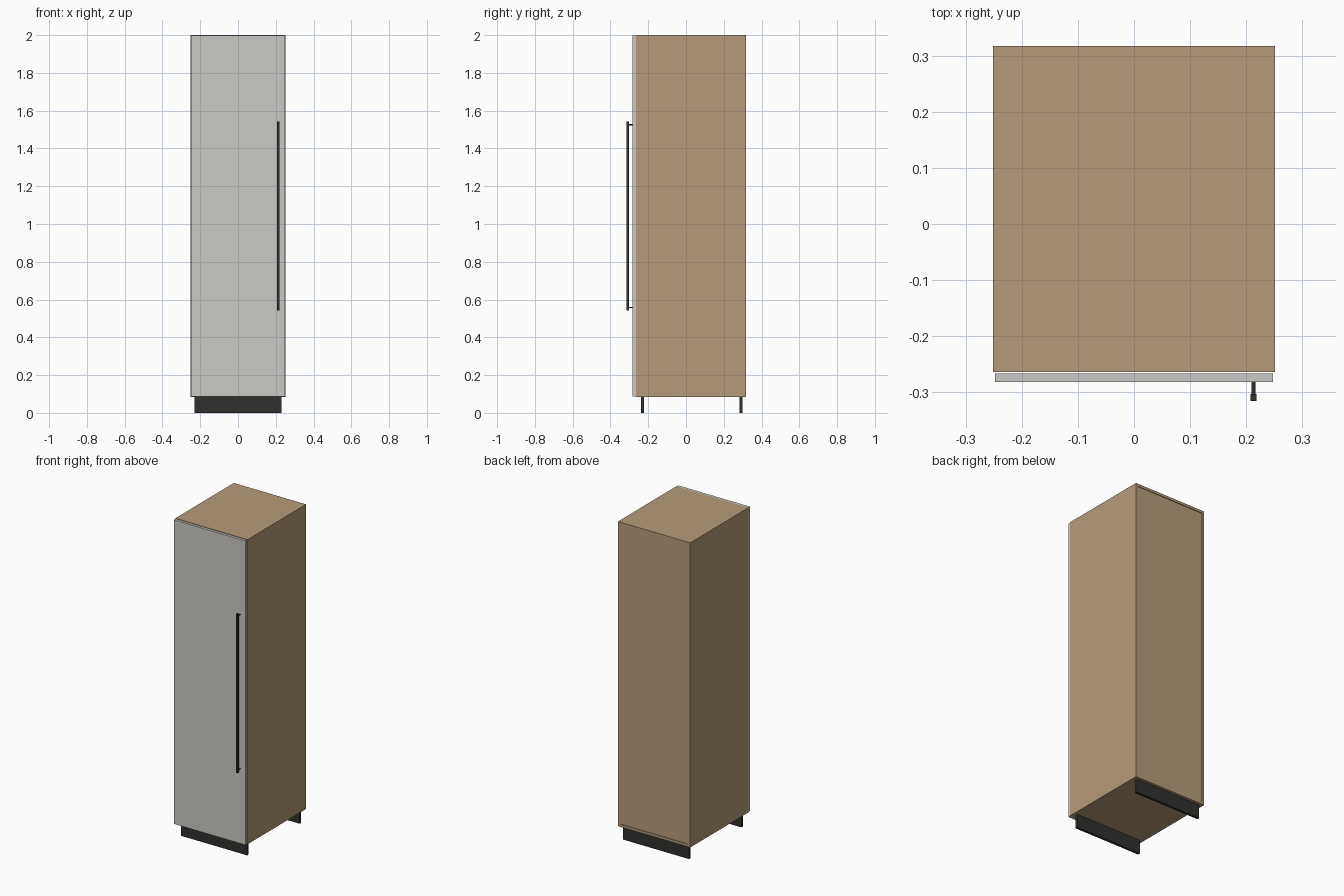
import bpy
import math

if "Cube" in bpy.data.objects:
    bpy.data.objects.remove(bpy.data.objects["Cube"])


def material(name, rgb):
    m = bpy.data.materials.new(name)
    m.diffuse_color = (*rgb, 1)
    m.use_nodes = True
    m.node_tree.nodes["Principled BSDF"].inputs["Base Color"].default_value = m.diffuse_color
    return m


WOOD = material("wood", (0.46, 0.33, 0.20))
DOOR = material("door_paint", (0.60, 0.59, 0.56))
DARK = material("dark", (0.03, 0.03, 0.028))


def box(name, x, y, z, mat):
    """Box from (min, max) ranges on each axis."""
    bpy.ops.mesh.primitive_cube_add(size=1, location=[(a + b) / 2 for a, b in (x, y, z)])
    ob = bpy.context.object
    ob.name = name
    ob.scale = [b - a for a, b in (x, y, z)]
    bpy.ops.object.transform_apply(location=False, rotation=False, scale=True)
    ob.data.materials.append(mat)
    return ob


W, T = 0.251, 0.016          # half width, panel thickness
FRONT, BACK = -0.264, 0.317  # carcass depth range
BOTTOM, TOP = 0.085, 2.0
inner = (-W + T, W - T)

# Carcass: two sides, top, bottom and a slightly recessed back
for side, s in (("left", -1), ("right", 1)):
    box(f"{side}_side", sorted((s * W, s * (W - T))), (FRONT, BACK), (BOTTOM, TOP), WOOD)
box("top_panel", inner, (FRONT, BACK), (TOP - T, TOP), WOOD)
box("bottom_panel", inner, (FRONT, BACK), (BOTTOM, BOTTOM + T), WOOD)
box("back_panel", inner, (BACK - 0.008, BACK - 0.004), (BOTTOM + T, TOP - T), WOOD)

# Door
box("door", (-0.248, 0.248), (-0.282, -0.266), (BOTTOM + 0.002, TOP - 0.002), DOOR)

# Plinth boards
for name, y in (("front_plinth", -0.230), ("back_plinth", 0.291)):
    box(name, (-0.230, 0.230), (y - 0.008, y + 0.008), (0, BOTTOM), DARK)

# Bar handle with two round posts
HX = 0.213
box("handle_bar", (HX - 0.0055, HX + 0.0055), (-0.315, -0.303), (0.542, 1.542), DARK)
for name, z in (("lower_handle_post", 0.558), ("upper_handle_post", 1.526)):
    bpy.ops.mesh.primitive_cylinder_add(vertices=16, radius=0.0035, depth=0.023,
                                        location=(HX, -0.2925, z),
                                        rotation=(math.pi / 2, 0, 0))
    post = bpy.context.object
    post.name = name
    post.data.materials.append(DARK)
    bpy.ops.object.shade_smooth_by_angle()
